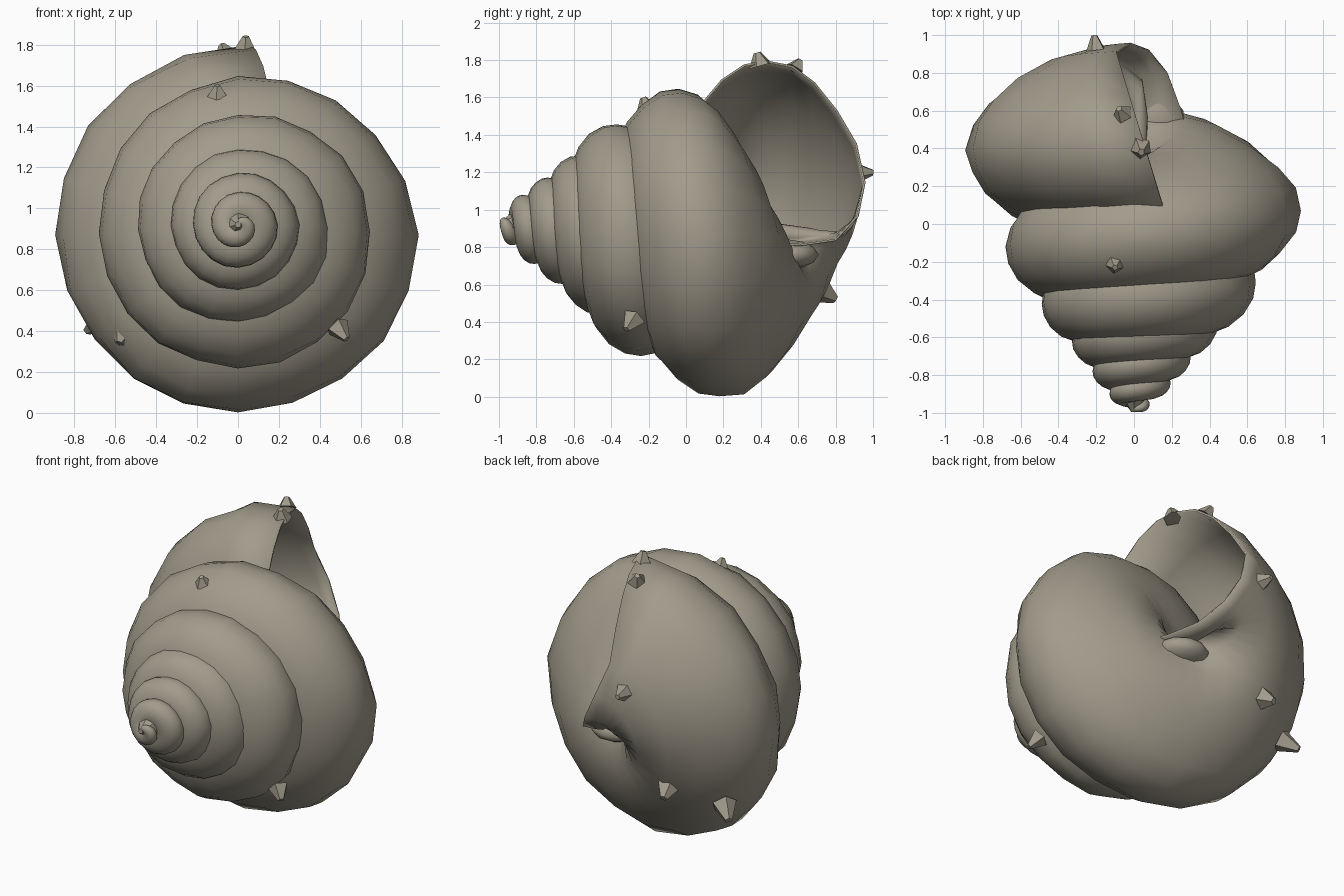
import bpy, bmesh, math, random
from mathutils import Vector, Matrix, noise

if "Cube" in bpy.data.objects:
    bpy.data.objects.remove(bpy.data.objects["Cube"])

random.seed(4)
SEG, TURNS = 20, 6

# Quarter-turn keys, from the lip back to the tip: outer radius and axial position
RAD = [.93, .88, .87, .87, .77, .68, .66, .65, .57, .49, .46, .45, .38, .33, .32, .30,
       .25, .22, .21, .19, .16, .13, .11, .08, .03]
AX = [.43, .39, .18, .07, -.04, -.12, -.24, -.31, -.37, -.42, -.47, -.52, -.57, -.62,
      -.66, -.70, -.74, -.78, -.81, -.84, -.87, -.90, -.93, -.96, -.98]
# Whorl section (radial, axial) in units of the outer radius
PROFILE = [(1, 0), (.97, .15), (.88, .28), (.72, .41), (.52, .52), (.3, .57), (.1, .53),
           (-.04, .4), (-.07, .2), (-.06, 0), (-.02, -.2), (.12, -.36), (.35, -.44),
           (.6, -.43), (.78, -.36), (.9, -.26), (.98, -.13)]


def sample(keys, t):
    f = min(t * 4, len(keys) - 1.0001)
    i = int(f)
    u = f - i
    p = [keys[max(0, min(len(keys) - 1, i + k))] for k in (-1, 0, 1, 2)]
    return .5 * (2 * p[1] + (p[2] - p[0]) * u + (2 * p[0] - 5 * p[1] + 4 * p[2] - p[3]) * u * u
                 + (3 * p[1] - p[0] - 3 * p[2] + p[3]) * u ** 3)


def surface(t, pr, pa):
    R, y0 = sample(RAD, t), sample(AX, t)
    a = math.pi / 2 + math.tau * t
    zc = .87 + .05 * min(1, max(0, (t - 1) / 2.5))
    # the base of the whorl before the lip is flatter
    if pa > 0:
        pa *= 1 - .14 * max(0, 1 - abs(t - .95) / .35)
    y = y0 + R * pa
    v = Vector((R * pr * math.cos(a), y, zc + R * pr * math.sin(a)))
    # the lip leans: lower and front edges reach further out
    w = max(0, 1 - t / .15) ** 2
    v.x += w * (.03 - .3 * (y - .5) + .44 * max(0, .5 - pr))
    return v


def finish(name, bm, mat, smooth=True):
    bmesh.ops.recalc_face_normals(bm, faces=bm.faces)
    me = bpy.data.meshes.new(name)
    bm.to_mesh(me)
    bm.free()
    ob = bpy.data.objects.new(name, me)
    bpy.context.collection.objects.link(ob)
    me.materials.append(mat)
    for p in me.polygons:
        p.use_smooth = smooth
    return ob


shell_mat = bpy.data.materials.new("shell_olive_grey")
shell_mat.diffuse_color = (.36, .33, .26, 1)
shell_mat.use_nodes = True
shell_mat.node_tree.nodes["Principled BSDF"].inputs["Base Color"].default_value = shell_mat.diffuse_color

# Coiled shell tube, open at the lip, with slight lumps
bm = bmesh.new()
rings = []
for i in range(SEG * TURNS + 1):
    t = i / SEG
    ring = []
    for pr, pa in PROFILE:
        d = noise.noise(surface(t, pr, pa) * 5) * .03
        ring.append(bm.verts.new(surface(t, pr * (1 + d), pa)))
    rings.append(ring)
n = len(PROFILE)
for a, b in zip(rings, rings[1:]):
    for j in range(n):
        k = (j + 1) % n
        bm.faces.new((a[j], a[k], b[k], b[j]))
bm.faces.new(rings[-1])
shell = finish("shell", bm, shell_mat)
thick = shell.modifiers.new("wall", 'SOLIDIFY')
thick.thickness, thick.offset = .012, -1

# Callus that closes the hollow under the lip
bm = bmesh.new()
bmesh.ops.create_icosphere(bm, subdivisions=2, radius=1,
                           matrix=Matrix.Translation((.1, .55, .76)) @ Matrix.Diagonal((.17, .16, .08, 1)))
finish("umbilicus_callus", bm, shell_mat)

# Pointed tip
bm = bmesh.new()
bmesh.ops.create_cone(bm, cap_ends=True, segments=7, radius1=.15, radius2=.015, depth=.18,
                      matrix=Matrix.Translation((0, -.905, .92)) @ Matrix.Rotation(math.pi / 2, 4, 'X'))
finish("tip", bm, shell_mat, False)


# Small barnacle-like spurs on the shell
def spur(name, base, tip, r):
    base, tip = Vector(base), Vector(tip)
    axis = (tip - base).normalized()
    side = axis.orthogonal().normalized()
    up = axis.cross(side)
    bm = bmesh.new()
    lo, hi = [], []
    for k in range(5):
        a = math.tau * k / 5
        d = side * math.cos(a) + up * math.sin(a)
        s = r * random.uniform(.85, 1.15)
        lo.append(bm.verts.new(base + d * s))
        hi.append(bm.verts.new(tip + d * s * .3))
    for k in range(5):
        m = (k + 1) % 5
        bm.faces.new((lo[k], lo[m], hi[m], hi[k]))
    bm.faces.new(hi)
    bm.faces.new(lo[::-1])
    finish(name, bm, shell_mat, False)


SPURS = [((-.2, .92, 1.2), (-.21, 1.0, 1.2), .06),
         ((.04, .4, 1.77), (.04, .38, 1.84), .06),
         ((-.06, .58, 1.75), (-.08, .61, 1.80), .06),
         ((-.38, .72, .57), (-.4, .8, .52), .07),
         ((-.66, .55, .46), (-.74, .62, .4), .07),
         ((-.55, .1, .4), (-.58, .07, .34), .08),
         ((.48, -.28, .42), (.53, -.32, .36), .06),
         ((-.1, -.21, 1.55), (-.1, -.23, 1.6), .05)]
for i, (b, t, r) in enumerate(SPURS):
    spur(f"spur_{i + 1}", b, t, r)
